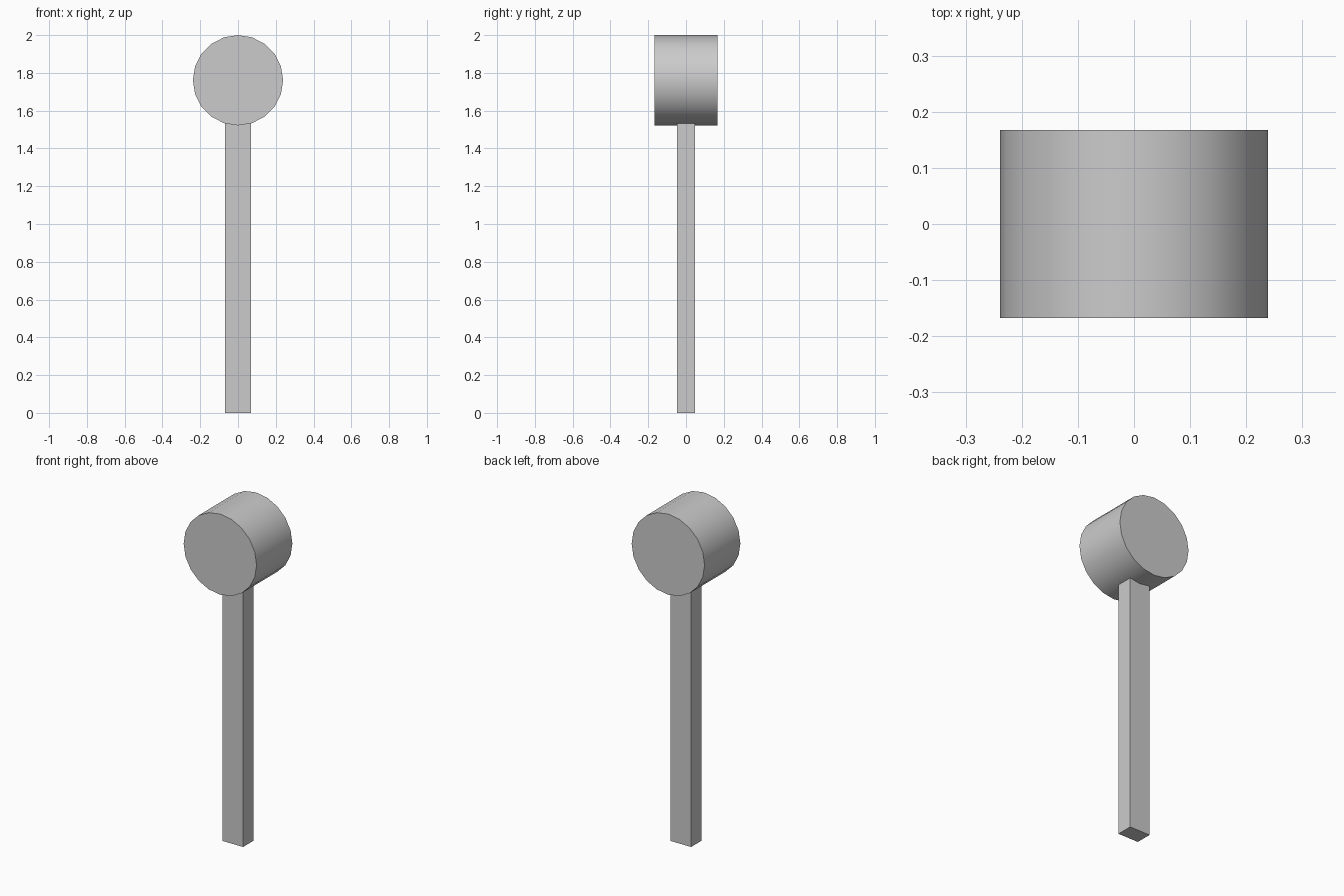
import bpy, math

if "Cube" in bpy.data.objects:
    bpy.data.objects.remove(bpy.data.objects["Cube"])

# Handle: plain rectangular bar, tucked slightly into the head
bpy.ops.mesh.primitive_cube_add(size=1, location=(0, 0, 0.77))
handle = bpy.context.object
handle.name = "handle"
handle.scale = (0.135, 0.097, 1.54)
bpy.ops.object.transform_apply(location=False, rotation=False, scale=True)

# Head: 20-sided drum lying along y, with a vertex at top and sides
bpy.ops.mesh.primitive_cylinder_add(vertices=20, radius=0.239, depth=0.335,
                                    location=(0, 0, 1.761),
                                    rotation=(math.pi / 2, 0, 0))
head = bpy.context.object
head.name = "mallet_head"
bpy.ops.object.transform_apply(location=False, rotation=True, scale=True)
bpy.ops.object.shade_smooth_by_angle(angle=math.radians(30))
